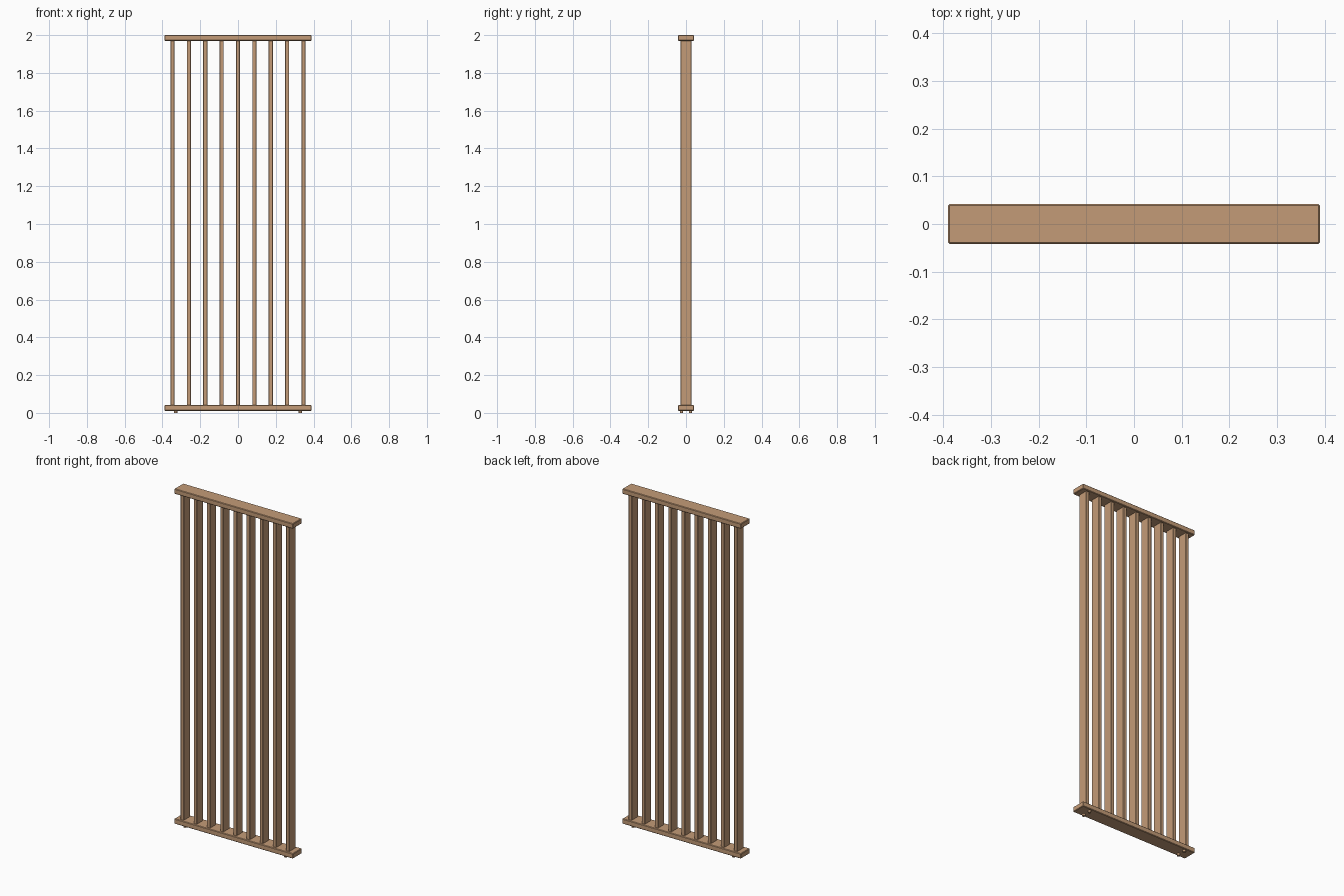
import bpy
import bmesh
from mathutils import Matrix

cube = bpy.data.objects.get("Cube")
if cube:
    bpy.data.objects.remove(cube, do_unlink=True)

# Single wood colour
wood = bpy.data.materials.new("light_wood")
wood.use_nodes = True
colour = (0.55, 0.33, 0.185, 1)
wood.diffuse_color = colour
shader = wood.node_tree.nodes["Principled BSDF"]
shader.inputs["Base Color"].default_value = colour
shader.inputs["Roughness"].default_value = 0.7


def finish(name, bm, location):
    mesh = bpy.data.meshes.new(name)
    bm.to_mesh(mesh)
    bm.free()
    mesh.materials.append(wood)
    obj = bpy.data.objects.new(name, mesh)
    obj.location = location
    bpy.context.collection.objects.link(obj)
    return obj


def plank(name, size, location, bevel):
    bm = bmesh.new()
    bmesh.ops.create_cube(bm, size=1, matrix=Matrix.Diagonal((*size, 1)))
    obj = finish(name, bm, location)
    mod = obj.modifiers.new("eased_edges", "BEVEL")
    mod.width = bevel
    mod.segments = 1
    return obj


def foot(name, location):
    bm = bmesh.new()
    bmesh.ops.create_cone(bm, cap_ends=True, segments=16,
                          radius1=0.009, radius2=0.009, depth=0.014)
    return finish(name, bm, location)


# Rails
LOW, HIGH = 0.041, 1.971
plank("bottom_rail", (0.78, 0.084, 0.03), (0, 0, LOW - 0.015), 0.003)
plank("top_rail", (0.78, 0.084, 0.03), (0, 0, HIGH + 0.014), 0.003).location.z = 1.985

# Upright slats, seated slightly into both rails
for i in range(9):
    x = (i - 4) * 0.0867
    plank(f"slat_{i + 1}", (0.022, 0.058, HIGH - LOW + 0.01),
          (x, 0, (LOW + HIGH) / 2), 0.002)

# Small pads under the bottom rail
for x, side in ((-0.33, "right"), (0.33, "left")):
    for y, end in ((-0.024, "front"), (0.024, "back")):
        foot(f"{end}_{side}_foot", (x, y, 0.007))
